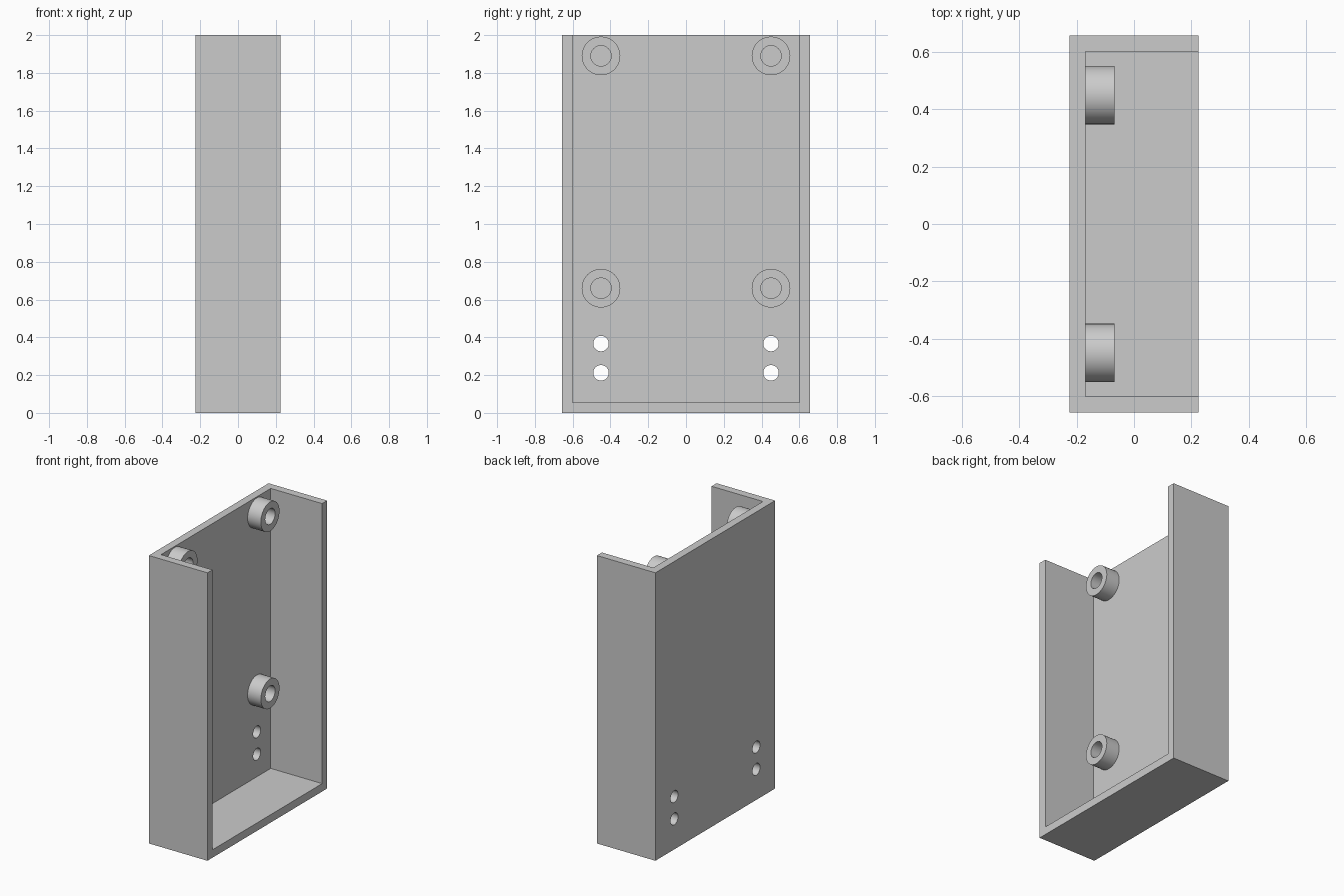
import bpy, bmesh
from math import pi, radians
from mathutils import Vector, Matrix

cube = bpy.data.objects.get("Cube")
if cube:
    bpy.data.objects.remove(cube, do_unlink=True)

# Overall sizes
HALF_X, HALF_Y, HEIGHT, WALL = 0.225, 0.657, 2.0, 0.055
FLOOR_X = -HALF_X + WALL      # inner surface of the back panel
POST_Y = 0.45

grey = bpy.data.materials.new("plain grey")
grey.use_nodes = True
COLOUR = (0.6, 0.6, 0.6, 1)
grey.diffuse_color = COLOUR
grey.node_tree.nodes["Principled BSDF"].inputs["Base Color"].default_value = COLOUR


def finish(name, bm):
    bmesh.ops.recalc_face_normals(bm, faces=bm.faces)
    mesh = bpy.data.meshes.new(name)
    bm.to_mesh(mesh)
    bm.free()
    obj = bpy.data.objects.new(name, mesh)
    bpy.context.collection.objects.link(obj)
    mesh.materials.append(grey)
    return obj


def activate(obj):
    bpy.ops.object.select_all(action="DESELECT")
    obj.select_set(True)
    bpy.context.view_layer.objects.active = obj


def box(name, low, high):
    low, high = Vector(low), Vector(high)
    bm = bmesh.new()
    bmesh.ops.create_cube(bm, size=1, matrix=Matrix.Translation((low + high) / 2)
                          @ Matrix.Diagonal((*(high - low), 1)))
    return finish(name, bm)


def rod(name, radius, y, z):
    bm = bmesh.new()
    bmesh.ops.create_cone(bm, cap_ends=True, segments=48, radius1=radius, radius2=radius,
                          depth=0.2, matrix=Matrix.Translation((-HALF_X, y, z))
                          @ Matrix.Rotation(pi / 2, 4, "Y"))
    return finish(name, bm)


def cut(target, cutter):
    cutter.hide_render = True
    mod = target.modifiers.new("cut", "BOOLEAN")
    mod.operation, mod.solver, mod.object = "DIFFERENCE", "EXACT", cutter
    activate(target)
    bpy.ops.object.modifier_apply(modifier=mod.name)
    bpy.data.objects.remove(cutter, do_unlink=True)


def standoff(name, y, z, outer=0.102, inner=0.054, length=0.102):
    # Tube profile revolved about a line along x
    bm = bmesh.new()
    tip = FLOOR_X + length
    points = [(FLOOR_X, outer), (tip, outer), (tip, inner), (FLOOR_X, inner)]
    verts = [bm.verts.new((x, y, z + r)) for x, r in points]
    edges = [bm.edges.new(pair) for pair in zip(verts, verts[1:])]
    bmesh.ops.spin(bm, geom=verts + edges, cent=(0, y, z), axis=(1, 0, 0),
                   angle=2 * pi, steps=64, use_merge=True)
    bmesh.ops.remove_doubles(bm, verts=bm.verts, dist=1e-5)
    # Recalculating an open tube could flip it, so close the foot as well
    rims = [e for e in bm.edges if e.is_boundary]
    bmesh.ops.bridge_loops(bm, edges=rims)
    obj = finish(name, bm)
    activate(obj)
    bpy.ops.object.shade_smooth_by_angle(angle=radians(30))


# Tray: open at the top and on the +x side
tray = box("tray", (-HALF_X, -HALF_Y, 0), (HALF_X, HALF_Y, HEIGHT))
cut(tray, box("cavity_cutter", (FLOOR_X, -HALF_Y + WALL, WALL),
              (HALF_X + 0.2, HALF_Y - WALL, HEIGHT + 0.2)))

# Screw holes through the back panel, and hollow posts on it
for side, y in (("left", POST_Y), ("right", -POST_Y)):
    for z in (0.212, 0.367):
        cut(tray, rod("hole_cutter", 0.041, y, z))
    for level, z in (("lower", 0.66), ("upper", 1.89)):
        standoff(f"{level}_{side}_standoff", y, z)

activate(tray)
bpy.ops.object.shade_smooth_by_angle(angle=radians(30))
